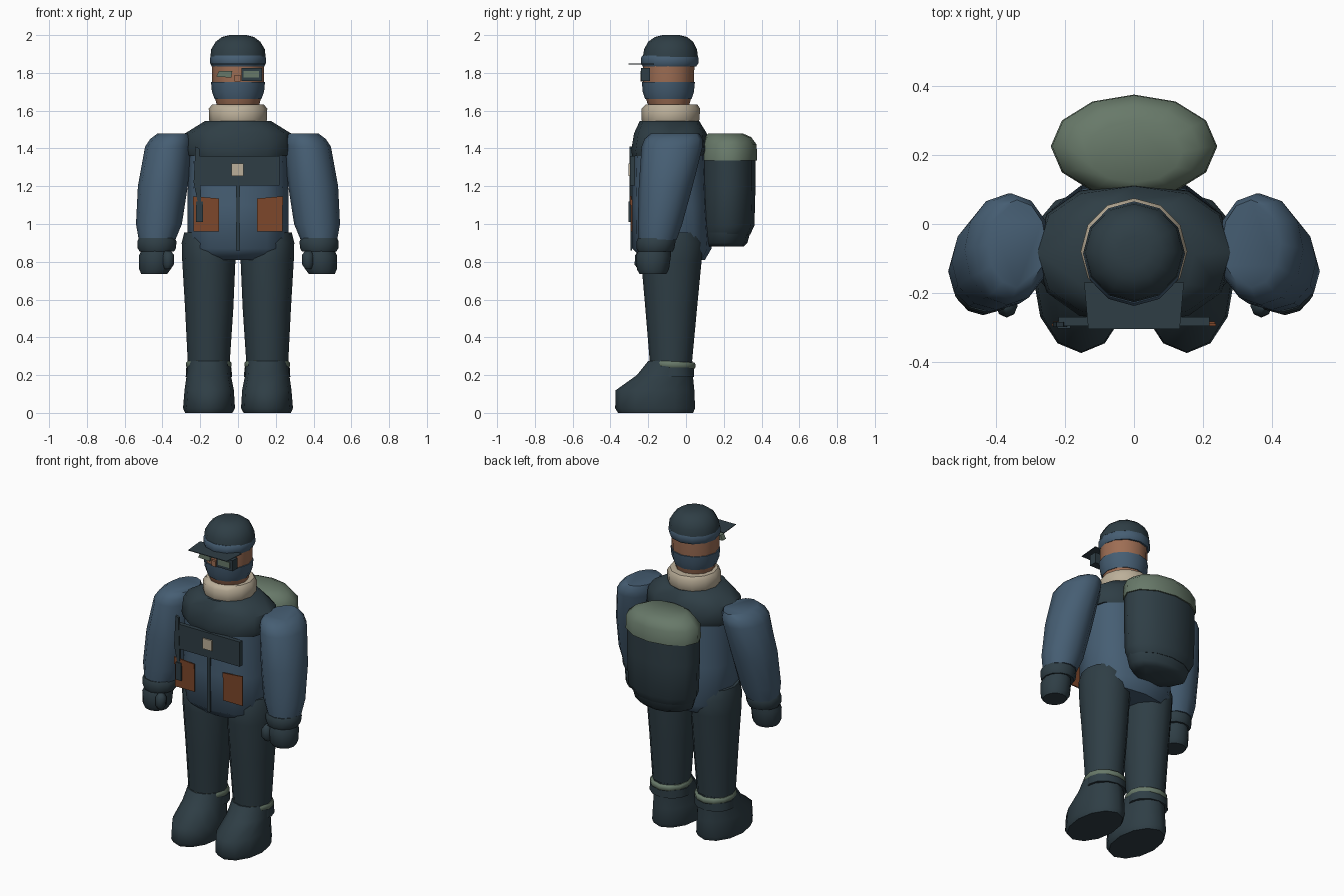
import bpy, bmesh, math
from mathutils import Vector


def material(name, rgb):
    m = bpy.data.materials.new(name)
    m.diffuse_color = (*rgb, 1)
    return m


BLUE = material("slate_blue", (0.061, 0.112, 0.172))
DARK = material("dark_teal", (0.028, 0.048, 0.060))
GREEN = material("sage_green", (0.138, 0.192, 0.142))
CREAM = material("cream", (0.50, 0.43, 0.32))
SKIN = material("skin", (0.34, 0.155, 0.088))
RUST = material("rust", (0.205, 0.063, 0.024))


def finish(bm, name, mat, smooth=True):
    bmesh.ops.recalc_face_normals(bm, faces=bm.faces)
    mesh = bpy.data.meshes.new(name)
    bm.to_mesh(mesh)
    bm.free()
    ob = bpy.data.objects.new(name, mesh)
    bpy.context.collection.objects.link(ob)
    mesh.materials.append(mat)
    if smooth:
        bpy.ops.object.select_all(action='DESELECT')
        ob.select_set(True)
        bpy.context.view_layer.objects.active = ob
        bpy.ops.object.shade_smooth_by_angle(angle=math.radians(50))
    return ob


def loft(name, rings, mat, n=12, power=1.0, side=1):
    """Stack oval rings given as (z, x0, x1, y0, y1), closed at both ends."""
    bm = bmesh.new()
    loops = []
    for z, x0, x1, y0, y1 in rings:
        loop = []
        for i in range(n):
            a = 2 * math.pi * i / n
            c, s = math.cos(a), math.sin(a)
            px = math.copysign(abs(c) ** power, c)
            py = math.copysign(abs(s) ** power, s)
            x = (x0 + x1) / 2 + (x1 - x0) / 2 * px
            y = (y0 + y1) / 2 + (y1 - y0) / 2 * py
            loop.append(bm.verts.new((side * x, y, z)))
        loops.append(loop)
    for a, b in zip(loops, loops[1:]):
        for i in range(n):
            j = (i + 1) % n
            bm.faces.new((a[i], a[j], b[j], b[i]))
    bm.faces.new(loops[0])
    bm.faces.new(loops[-1])
    return finish(bm, name, mat)


def round_loft(name, rings, mat, n=12, power=1.0):
    """Centred stack given as (z, half width, y0, y1)."""
    return loft(name, [(z, -r, r, a, b) for z, r, a, b in rings], mat, n, power)


def box(name, x, y, z, mat):
    bm = bmesh.new()
    bmesh.ops.create_cube(bm, size=1)
    for v in bm.verts:
        v.co = Vector([(r[0] + r[1]) / 2 + (r[1] - r[0]) * c
                       for r, c in zip((x, y, z), v.co)])
    return finish(bm, name, mat, False)


def slab(name, outline, plane, lo, hi, mat):
    """Flat outline extruded through lo..hi, in the xz or xy plane."""
    bm = bmesh.new()
    rows = []
    for d in (lo, hi):
        rows.append([bm.verts.new((u, d, v) if plane == "xz" else (u, v, d))
                     for u, v in outline])
    for r in rows:
        bm.faces.new(r)
    n = len(outline)
    for i in range(n):
        j = (i + 1) % n
        bm.faces.new((rows[0][i], rows[0][j], rows[1][j], rows[1][i]))
    return finish(bm, name, mat, False)


# Jacket body, shoulder yoke and collar
round_loft("jacket", [(0.81, 0.22, -0.22, 0.10), (0.87, 0.268, -0.285, 0.135),
                      (1.10, 0.268, -0.288, 0.12), (1.37, 0.262, -0.28, 0.11)],
           BLUE, power=0.8)
round_loft("yoke", [(1.36, 0.275, -0.285, 0.11), (1.39, 0.287, -0.29, 0.12),
                    (1.48, 0.28, -0.275, 0.11), (1.545, 0.175, -0.245, 0.07)],
           DARK, power=0.85)
round_loft("collar", [(1.53, 0.14, -0.225, 0.06), (1.55, 0.153, -0.235, 0.07),
                      (1.61, 0.155, -0.235, 0.075), (1.632, 0.138, -0.215, 0.06)],
           CREAM)

# Head, face covering and cap
round_loft("head", [(1.60, 0.105, -0.185, 0.01), (1.64, 0.115, -0.205, 0.02),
                    (1.70, 0.132, -0.222, 0.036), (1.76, 0.138, -0.228, 0.042),
                    (1.86, 0.138, -0.228, 0.045)], SKIN)
round_loft("face_mask", [(1.662, 0.124, -0.217, 0.03), (1.70, 0.138, -0.229, 0.042),
                         (1.752, 0.143, -0.234, 0.047)], BLUE)
round_loft("cap_band", [(1.835, 0.139, -0.23, 0.055), (1.85, 0.147, -0.238, 0.065),
                        (1.88, 0.148, -0.238, 0.066), (1.892, 0.142, -0.23, 0.06)],
           BLUE)
round_loft("cap_crown", [(1.885, 0.146, -0.228, 0.063), (1.925, 0.142, -0.222, 0.058),
                         (1.965, 0.118, -0.20, 0.038), (1.99, 0.085, -0.165, 0.005),
                         (2.0, 0.045, -0.125, -0.035)], DARK)
slab("cap_visor", [(-0.145, -0.17), (0.145, -0.17), (0.133, -0.305), (-0.133, -0.305)],
     "xy", 1.845, 1.849, DARK)

# Eyewear
box("goggle_frame", (0.018, 0.128), (-0.238, -0.19), (1.758, 1.825), DARK)
box("goggle_lens_left", (0.03, 0.112), (-0.242, -0.236), (1.775, 1.81), GREEN)
slab("goggle_lens_right", [(-0.115, 1.78), (-0.10, 1.81), (-0.03, 1.81), (-0.035, 1.775)],
     "xz", -0.233, -0.20, GREEN)
box("nose", (-0.018, 0.012), (-0.24, -0.21), (1.755, 1.79), SKIN)

# Chest flap, clasp and zip
box("chest_flap", (-0.22, 0.22), (-0.297, -0.27), (1.205, 1.36), DARK)
box("clasp", (-0.034, 0.03), (-0.305, -0.297), (1.255, 1.32), CREAM)
box("zip", (-0.01, 0.01), (-0.293, -0.285), (0.86, 1.21), DARK)

# Side pockets with overlapping flaps
for s, tag in ((-1, "right"), (1, "left")):
    slab("pocket_" + tag, [(s * 0.10, 0.96), (s * 0.235, 0.96), (s * 0.235, 1.13), (s * 0.10, 1.13)],
         "xz", -0.292, -0.284, RUST)
    slab("pocket_flap_" + tag, [(s * 0.10, 1.105), (s * 0.238, 1.10), (s * 0.238, 1.147), (s * 0.10, 1.135)],
         "xz", -0.297, -0.289, RUST)

# Radio and its aerial
box("radio", (-0.222, -0.185), (-0.304, -0.28), (1.01, 1.12), DARK)
slab("aerial", [(-0.21, 1.10), (-0.195, 1.12), (-0.205, 1.40), (-0.225, 1.41), (-0.235, 1.22)],
     "xz", -0.30, -0.285, DARK)

# Backpack
round_loft("pack_base", [(0.88, 0.15, 0.11, 0.305), (0.90, 0.19, 0.10, 0.325),
                         (0.955, 0.205, 0.09, 0.34)], DARK)
round_loft("pack_body", [(0.945, 0.20, 0.095, 0.34), (0.99, 0.228, 0.085, 0.362),
                         (1.20, 0.235, 0.08, 0.368), (1.35, 0.235, 0.08, 0.368)], DARK)
round_loft("pack_lid", [(1.335, 0.242, 0.075, 0.376), (1.42, 0.238, 0.078, 0.374),
                        (1.46, 0.19, 0.095, 0.345), (1.48, 0.14, 0.12, 0.30)], GREEN)

# Limbs, built once for each side
for s, tag in ((-1, "right"), (1, "left")):
    loft("arm_" + tag, [(0.915, 0.332, 0.525, -0.25, -0.05), (1.0, 0.297, 0.54, -0.255, -0.02),
                        (1.2, 0.266, 0.53, -0.25, 0.035), (1.41, 0.243, 0.492, -0.235, 0.088),
                        (1.45, 0.243, 0.465, -0.22, 0.088), (1.48, 0.255, 0.425, -0.185, 0.07)],
         BLUE, side=s)
    loft("cuff_" + tag, [(0.855, 0.338, 0.522, -0.255, -0.07), (0.872, 0.328, 0.531, -0.262, -0.062),
                         (0.908, 0.326, 0.533, -0.262, -0.055), (0.925, 0.335, 0.525, -0.255, -0.06)],
         DARK, side=s)
    loft("mitten_" + tag, [(0.735, 0.375, 0.512, -0.245, -0.105), (0.76, 0.357, 0.523, -0.26, -0.09),
                           (0.83, 0.352, 0.525, -0.265, -0.08), (0.865, 0.36, 0.51, -0.25, -0.08)],
         DARK, side=s)
    loft("thumb_" + tag, [(0.762, 0.355, 0.39, -0.255, -0.215), (0.785, 0.34, 0.40, -0.272, -0.205),
                          (0.835, 0.338, 0.402, -0.27, -0.205), (0.858, 0.355, 0.39, -0.25, -0.215)],
         DARK, n=8, side=s)
    loft("leg_" + tag, [(0.25, 0.045, 0.265, -0.19, 0.03), (0.55, 0.025, 0.28, -0.215, 0.058),
                        (0.80, 0.014, 0.295, -0.237, 0.082), (0.90, 0.02, 0.298, -0.24, 0.09),
                        (0.955, 0.06, 0.285, -0.21, 0.06)], DARK, side=s)
    loft("boot_" + tag, [(0.0, 0.03, 0.28, -0.36, 0.038), (0.025, 0.016, 0.291, -0.375, 0.048),
                         (0.12, 0.022, 0.283, -0.372, 0.044), (0.20, 0.038, 0.272, -0.26, 0.036),
                         (0.275, 0.043, 0.265, -0.2, 0.034)], DARK, side=s)
    # ankle band sits higher at the front than at the heel
    band = loft("ankle_band_" + tag, [(0.238, 0.04, 0.269, -0.19, 0.043), (0.246, 0.034, 0.275, -0.196, 0.05),
                                      (0.264, 0.034, 0.275, -0.196, 0.05), (0.272, 0.04, 0.269, -0.19, 0.043)],
                GREEN, side=s)
    for v in band.data.vertices:
        v.co.z -= 0.05 * (v.co.y + 0.06)
    loft("boot_strap_" + tag, [(0.19, 0.032, 0.277, -0.17, 0.043),
                               (0.24, 0.034, 0.274, -0.17, 0.043)], DARK, side=s)
